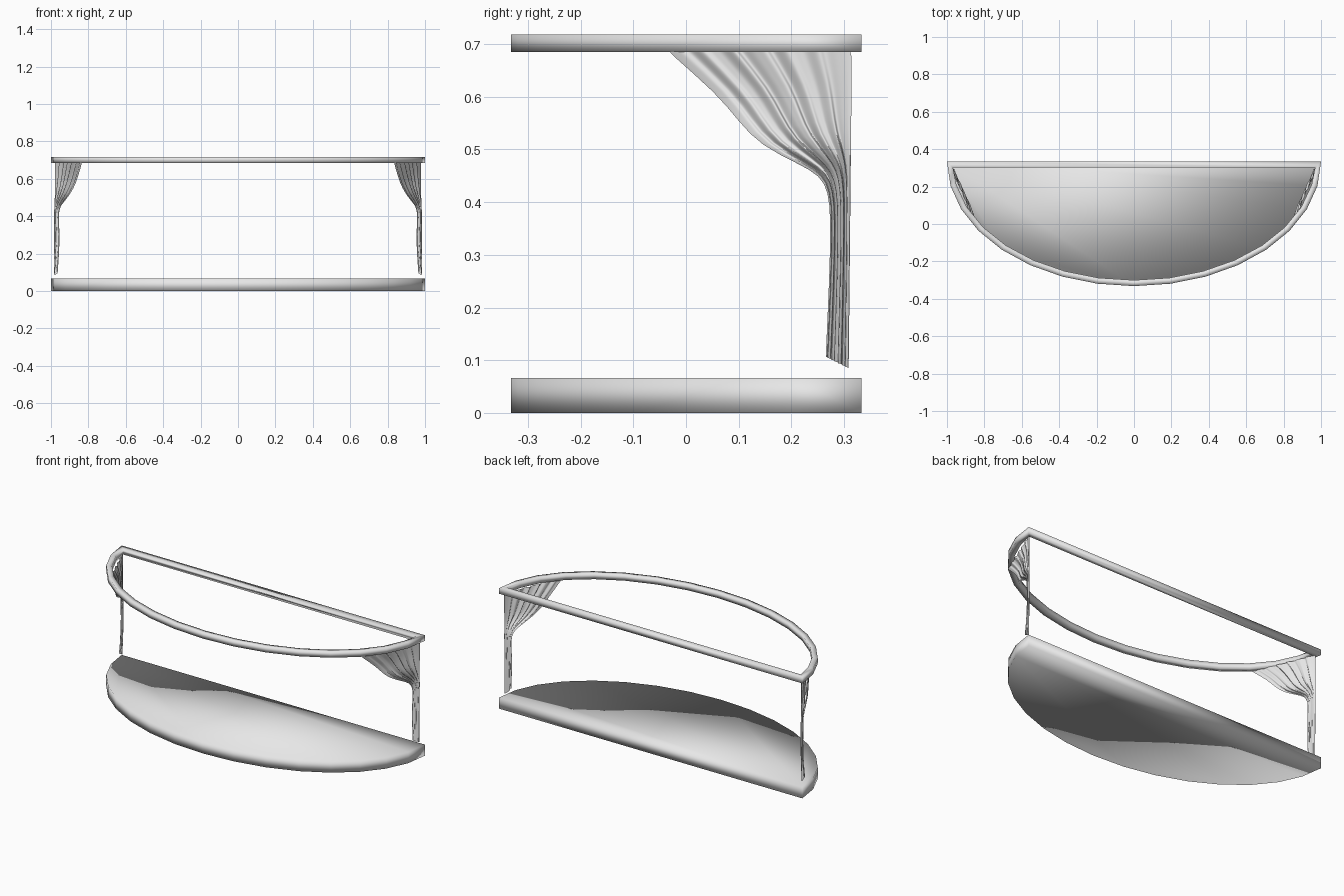
import bpy, bmesh
from math import sin, cos, pi, radians

cube = bpy.data.objects.get("Cube")
if cube:
    bpy.data.objects.remove(cube)

grey = bpy.data.materials.new("light_grey")
grey.use_nodes = True
grey.diffuse_color = (0.8, 0.8, 0.8, 1)
grey.node_tree.nodes["Principled BSDF"].inputs["Base Color"].default_value = (0.8, 0.8, 0.8, 1)

BACK, DEPTH, SEGMENTS = 0.333, 0.665, 16


def finish(name, bm, fix_normals=True):
    """Turn a bmesh into a smooth shaded object."""
    if fix_normals:
        bmesh.ops.recalc_face_normals(bm, faces=bm.faces)
    for f in bm.faces:
        f.smooth = True
    mesh = bpy.data.meshes.new(name)
    bm.to_mesh(mesh)
    bm.free()
    mesh.materials.append(grey)
    obj = bpy.data.objects.new(name, mesh)
    bpy.context.collection.objects.link(obj)
    return obj


def half_ellipse(inset=0.0):
    """Outline from the left back corner around the front to the right one."""
    points = []
    for i in range(SEGMENTS + 1):
        t = pi / 2 - pi * i / SEGMENTS
        x = (1 - inset) * sin(t)
        y = BACK - (DEPTH - inset) * cos(t)
        points.append((x, min(y, BACK - inset)))
    return points


# Stage floor: a half ellipse slab
bm = bmesh.new()
low = [bm.verts.new((x, y, 0)) for x, y in half_ellipse()]
floor_face = bm.faces.new(low)
top = bmesh.ops.extrude_face_region(bm, geom=[floor_face])["geom"]
bmesh.ops.translate(bm, vec=(0, 0, 0.066),
                    verts=[g for g in top if isinstance(g, bmesh.types.BMVert)])
finish("stage_floor", bm)

# Overhead rail: a square section following the same outline
bm = bmesh.new()
loops = [[bm.verts.new((x, y, z)) for x, y in half_ellipse(inset)]
         for inset, z in ((0, 0.685), (0, 0.718), (0.032, 0.718), (0.032, 0.685))]
count = SEGMENTS + 1
for a in range(4):
    p, q = loops[a], loops[(a + 1) % 4]
    for i in range(count):
        j = (i + 1) % count
        bm.faces.new((p[i], p[j], q[j], q[i]))
finish("overhead_rail", bm)

# Curtain edges from the rail, through the tie, to the hem: (x, y, z)
front_edge = [(0.834, -0.035, 0.686), (0.857, 0.06, 0.605), (0.877, 0.10, 0.553),
              (0.905, 0.142, 0.507), (0.935, 0.215, 0.472), (0.95, 0.255, 0.45),
              (0.962, 0.27, 0.42), (0.96, 0.275, 0.37), (0.956, 0.272, 0.25),
              (0.968, 0.265, 0.107)]
back_z = [0.686, 0.63, 0.585, 0.54, 0.50, 0.47, 0.435, 0.375, 0.25, 0.085]
COLUMNS = 60


def curtain(name, side):
    bm = bmesh.new()
    rows = []
    for (fx, fy, fz), bz in zip(front_edge, back_z):
        bx, by = 0.979, 0.308 + 0.01 * bz
        gather = min(1, (0.686 - bz) / 0.25)
        row = []
        for c in range(COLUMNS + 1):
            u = c / COLUMNS
            # Pleats fade at the edges and deepen towards the tie
            envelope = sin(pi * u) ** 0.5 if 0 < u < 1 else 0
            fold = envelope * (0.006 + 0.003 * gather) * (
                sin(2 * pi * 6.5 * u) + 0.4 * sin(2 * pi * 11 * u + 1))
            x = bx + (fx - bx) * u + 0.9 * fold
            y = by + (fy - by) * u + 0.4 * fold * (1 - 0.6 * gather)
            row.append(bm.verts.new((side * x, y, bz + (fz - bz) * u)))
        rows.append(row)
    for upper, lower in zip(rows, rows[1:]):
        for c in range(COLUMNS):
            bm.faces.new((upper[c], upper[c + 1], lower[c + 1], lower[c]))
    obj = finish(name, bm)
    sub = obj.modifiers.new("soft_folds", "SUBSURF")
    sub.levels = sub.render_levels = 1


curtain("left_curtain", 1)
curtain("right_curtain", -1)
